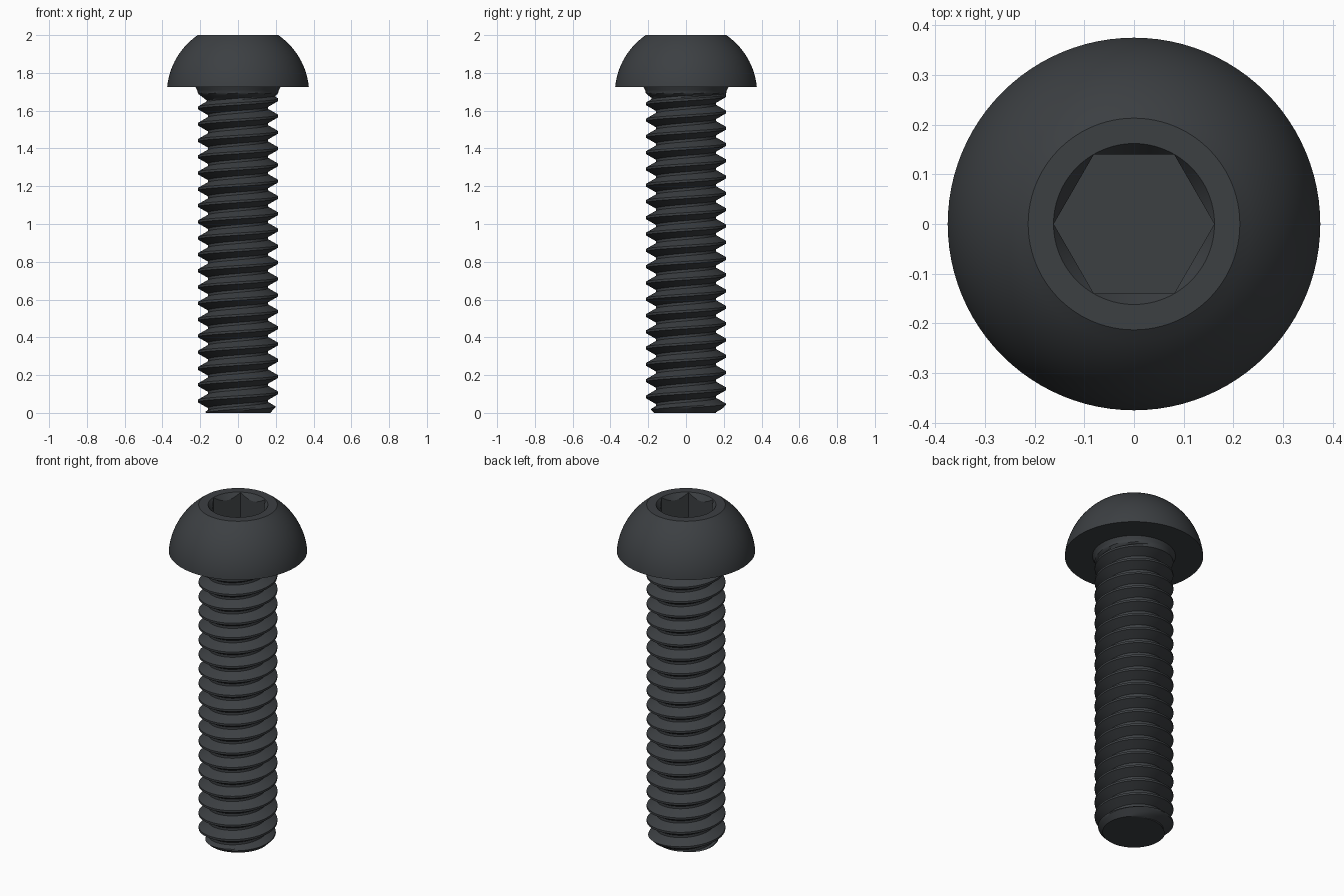
import bpy, bmesh
from math import pi, cos, sin, sqrt, radians

if "Cube" in bpy.data.objects:
    bpy.data.objects.remove(bpy.data.objects["Cube"])

HEAD_Z, HEAD_R, TOP_R = 1.724, 0.375, 0.215
PITCH, MAJOR, MINOR = 0.0862, 0.213, 0.16
SEG = 96

mat = bpy.data.materials.new("black_steel")
mat.diffuse_color = (0.045, 0.05, 0.055, 1)
mat.use_nodes = True
mat.node_tree.nodes["Principled BSDF"].inputs["Base Color"].default_value = mat.diffuse_color


def finish(bm, name):
    bmesh.ops.remove_doubles(bm, verts=bm.verts, dist=1e-5)
    bmesh.ops.recalc_face_normals(bm, faces=bm.faces)
    mesh = bpy.data.meshes.new(name)
    bm.to_mesh(mesh)
    bm.free()
    obj = bpy.data.objects.new(name, mesh)
    bpy.context.collection.objects.link(obj)
    mesh.materials.append(mat)
    bpy.ops.object.select_all(action='DESELECT')
    obj.select_set(True)
    bpy.context.view_layer.objects.active = obj
    bpy.ops.object.shade_smooth_by_angle(angle=radians(30))
    return obj


# Button head: rings swept round the axis, ending in the hex socket
def hex_radius(a):
    return 0.14 / cos(a % (pi / 3) - pi / 6)


def head_profile(a):
    centre_z = HEAD_Z - 0.0345
    radius = sqrt(HEAD_R ** 2 + 0.0345 ** 2)
    pts = [(0.19, HEAD_Z)]
    for i in range(17):
        z = HEAD_Z + (2 - HEAD_Z) * i / 16
        pts.append((sqrt(radius ** 2 - (z - centre_z) ** 2), z))
    h = hex_radius(a)
    pts += [(0.162, 2), (h, 2 - 1.5 * (0.162 - h)), (h, 1.85)]
    return pts


bm = bmesh.new()
cols = []
for s in range(SEG):
    a = 2 * pi * s / SEG
    cols.append([bm.verts.new((r * cos(a), r * sin(a), z)) for r, z in head_profile(a)])
for s in range(SEG):
    c, d = cols[s], cols[(s + 1) % SEG]
    for i in range(len(c) - 1):
        bm.faces.new((c[i], d[i], d[i + 1], c[i + 1]))
bm.faces.new([c[-1] for c in cols])
finish(bm, "button_head")


# Threaded shank: rows follow the helix, clamped at both ends
def thread_radius(phase, z):
    d = abs((phase + 0.5) % 1 - 0.5)          # distance from crest, in pitches
    f = min(1, max(0, (d - 0.07) / 0.35))
    r = MAJOR + (MINOR - MAJOR) * f
    r = min(r, 0.17 + z)                       # end chamfer
    runout = MINOR + (z - 1.65) * 1.3          # thread fades out below the head
    r = max(r, min(runout, MAJOR))
    return r + max(0, z - 1.70) * 0.5          # small flare under the head


bm = bmesh.new()
STEPS = [0, 0.07, 0.16, 0.25, 0.34, 0.42, 0.5, 0.58, 0.66, 0.75, 0.84, 0.93]
rows = [k + u for k in range(-2, 22) for u in STEPS]
cols = []
for s in range(SEG + 1):
    a = 2 * pi * s / SEG
    col = []
    for n in rows:
        start = 0.02 + PITCH * s / SEG
        z = min(HEAD_Z + 0.004, max(0, start + PITCH * n))
        r = thread_radius((z - start) / PITCH, z)
        col.append(bm.verts.new((r * cos(a), r * sin(a), z)))
    cols.append(col)
for c, d in zip(cols, cols[1:]):
    for i in range(len(rows) - 1):
        if c[i + 1].co.z - c[i].co.z > 1e-6 or d[i + 1].co.z - d[i].co.z > 1e-6:
            bm.faces.new((c[i], d[i], d[i + 1], c[i + 1]))
bm.faces.new([c[0] for c in cols[:-1]])
finish(bm, "threaded_shank")
